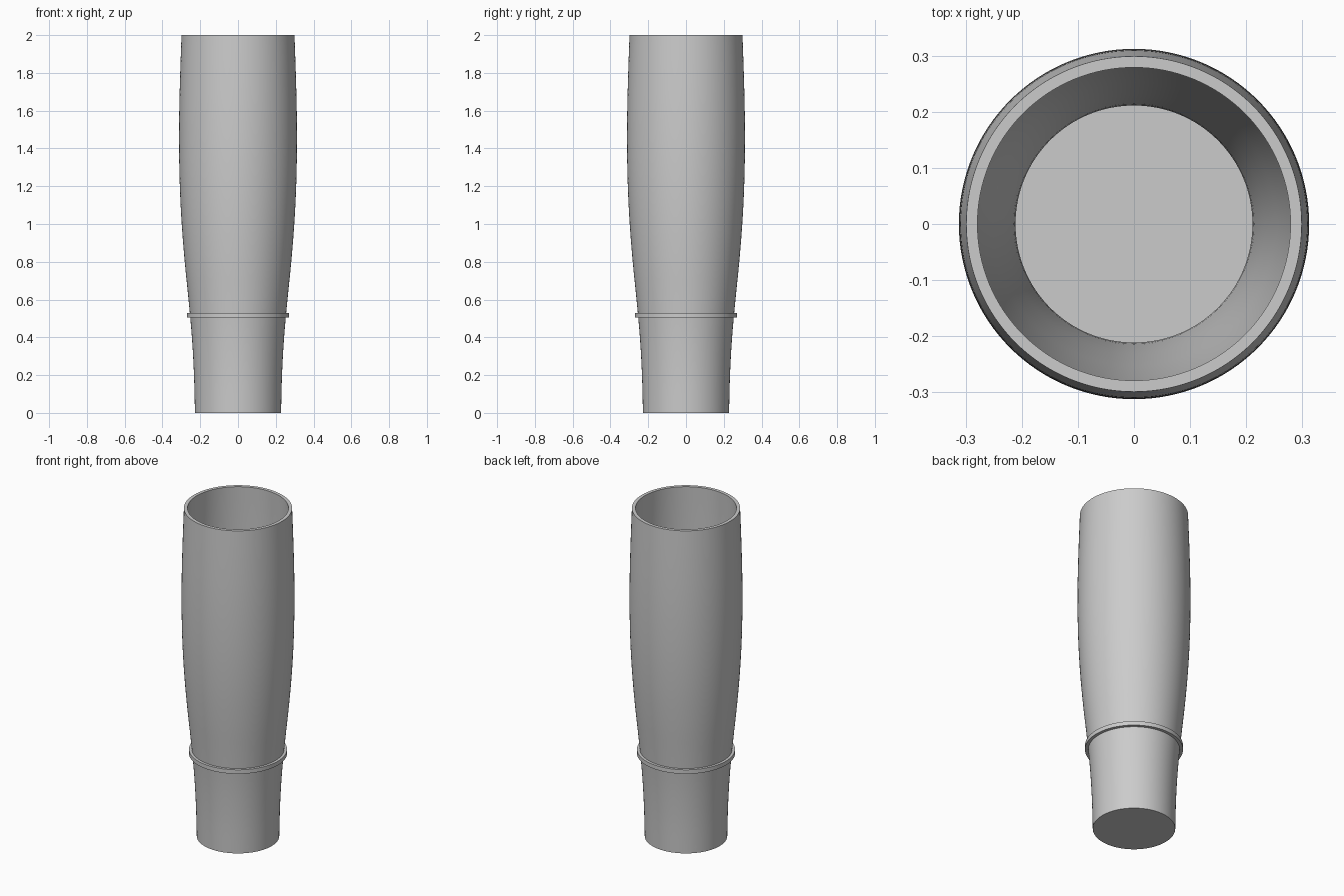
import bpy
import bmesh
import math
from mathutils import Matrix

if "Cube" in bpy.data.objects:
    bpy.data.objects.remove(bpy.data.objects["Cube"], do_unlink=True)

SEGMENTS = 128
WALL = 0.02

grey = bpy.data.materials.new("light_grey")
grey.use_nodes = True
colour = (0.6, 0.6, 0.6, 1)
grey.diffuse_color = colour
grey.node_tree.nodes["Principled BSDF"].inputs["Base Color"].default_value = colour


def lathe(name, profile, closed=False):
    """Spin a (radius, height) profile around the z axis."""
    bm = bmesh.new()
    verts = [bm.verts.new((r, 0, z)) for r, z in profile]
    pairs = list(zip(verts, verts[1:]))
    if closed:
        pairs.append((verts[-1], verts[0]))
    edges = [bm.edges.new(p) for p in pairs]
    bmesh.ops.spin(bm, geom=verts + edges, cent=(0, 0, 0), axis=(0, 0, 1),
                   angle=math.tau, steps=SEGMENTS, use_duplicate=False)
    bmesh.ops.remove_doubles(bm, verts=bm.verts, dist=0.0001)
    bmesh.ops.recalc_face_normals(bm, faces=bm.faces)
    mesh = bpy.data.meshes.new(name)
    bm.to_mesh(mesh)
    bm.free()
    mesh.materials.append(grey)
    obj = bpy.data.objects.new(name, mesh)
    bpy.context.collection.objects.link(obj)
    bpy.ops.object.select_all(action="DESELECT")
    obj.select_set(True)
    bpy.context.view_layer.objects.active = obj
    bpy.ops.object.shade_smooth_by_angle(angle=math.radians(30))
    return obj


def smooth_profile(points, steps=4):
    """Refine the points with a Catmull-Rom curve."""
    pts = [points[0]] + points + [points[-1]]
    out = []
    for a, b, c, d in zip(pts, pts[1:], pts[2:], pts[3:]):
        for i in range(steps):
            t = i / steps
            out.append(tuple(
                q + t / 2 * (s - p + t * (2 * p - 5 * q + 4 * s - u + t * (3 * (q - s) + u - p)))
                for p, q, s, u in zip(a, b, c, d)))
    return out + [points[-1]]


# Tapered cup: outer wall, flat rim, inner wall, floor
outer = smooth_profile([(0.228, 0), (0.233, 0.2), (0.244, 0.4), (0.262, 0.6),
                        (0.282, 0.8), (0.298, 1.0), (0.308, 1.2), (0.312, 1.4),
                        (0.311, 1.6), (0.306, 1.8), (0.299, 2.0)])
inner = [(r - WALL, z) for r, z in reversed(outer) if z > 0.1]
floor = [(0.212, 0.03), (0, 0.03)]
lathe("cup_body", [(0, 0)] + outer + inner + floor)

# Raised band around the lower body
lathe("band", [(0.248, 0.505), (0.271, 0.505), (0.271, 0.53), (0.248, 0.53)], closed=True)
